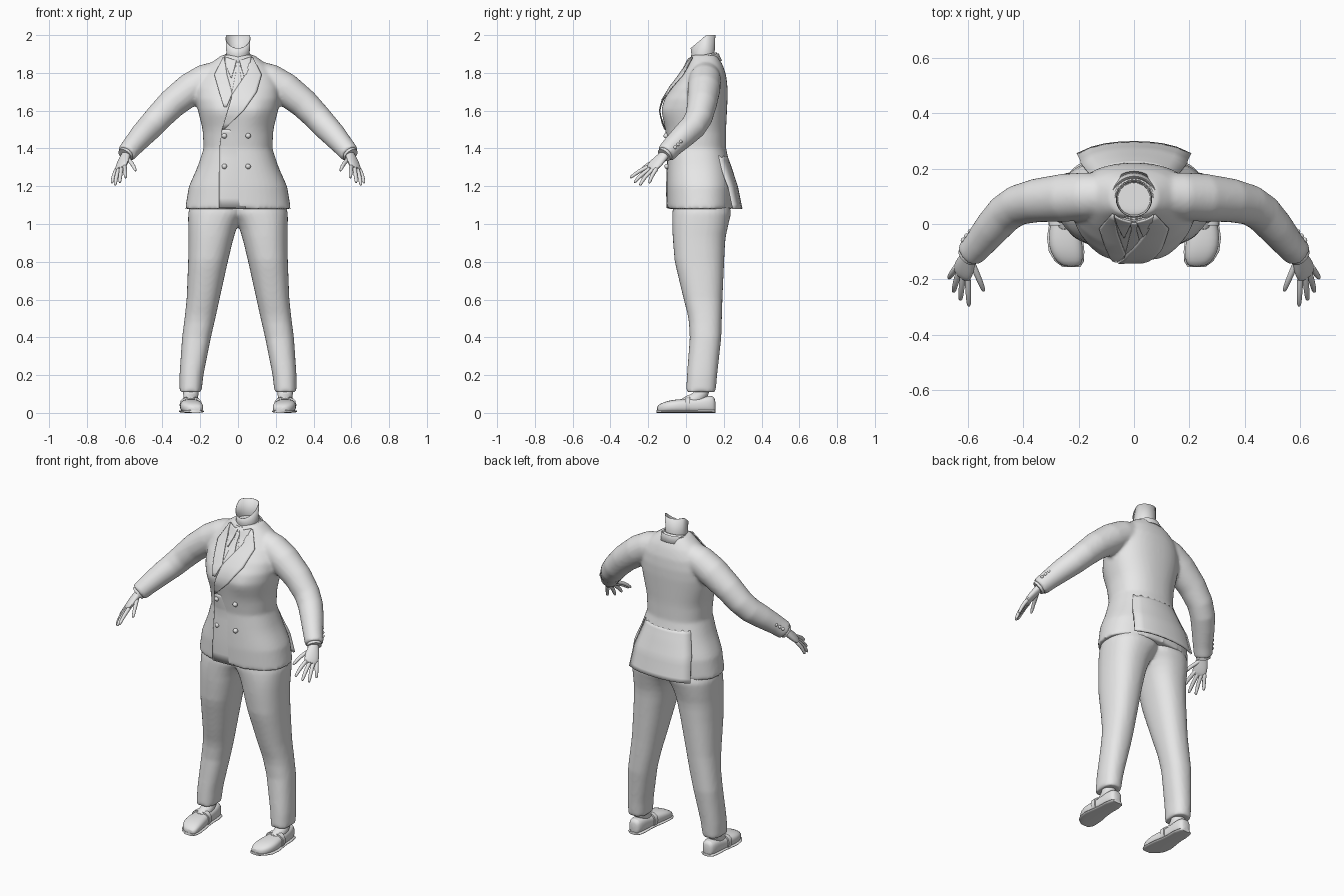
import bpy, bmesh, math
from mathutils import Vector

if "Cube" in bpy.data.objects:
    bpy.data.objects.remove(bpy.data.objects["Cube"])

mat = bpy.data.materials.new("plain grey")
mat.diffuse_color = (0.8, 0.8, 0.8, 1)
mat.use_nodes = True
mat.node_tree.nodes["Principled BSDF"].inputs["Base Color"].default_value = mat.diffuse_color
P = 2.3  # squareness of body cross-sections


def loft(bm, rings, closed=True, caps=True):
    rows = [[bm.verts.new(p) for p in r] for r in rings]
    n = len(rows[0])
    for a, b in zip(rows, rows[1:]):
        for i in range(n if closed else n - 1):
            j = (i + 1) % n
            bm.faces.new((a[i], a[j], b[j], b[i]))
    if caps:
        bm.faces.new(rows[0][::-1])
        bm.faces.new(rows[-1])


def finish(name, bm, mirror=False, subsurf=0, solid=0, remesh=0):
    bmesh.ops.recalc_face_normals(bm, faces=bm.faces)
    me = bpy.data.meshes.new(name)
    bm.to_mesh(me)
    bm.free()
    me.materials.append(mat)
    ob = bpy.data.objects.new(name, me)
    bpy.context.collection.objects.link(ob)
    bpy.ops.object.select_all(action='DESELECT')
    bpy.context.view_layer.objects.active = ob
    ob.select_set(True)
    bpy.ops.object.shade_smooth_by_angle(angle=math.radians(50))
    if mirror:
        ob.modifiers.new("mirror", 'MIRROR').use_mirror_merge = False
    if solid:
        m = ob.modifiers.new("thickness", 'SOLIDIFY')
        m.thickness, m.offset = solid, 0
    if subsurf:
        m = ob.modifiers.new("round", 'SUBSURF')
        m.levels = m.render_levels = subsurf
    if remesh:
        m = ob.modifiers.new("fuse", 'REMESH')
        m.mode, m.voxel_size, m.use_smooth_shade = 'VOXEL', remesh, True
        m = ob.modifiers.new("relax", 'SMOOTH')
        m.factor, m.iterations = 0.5, 6
    return ob


def spow(v, e):
    return math.copysign(abs(v) ** e, v)


def angles(n):
    return [2 * math.pi * i / n for i in range(n)]


def tube_rings(pts, radii, ref, n=16):
    pts, rings = [Vector(p) for p in pts], []
    for k, p in enumerate(pts):
        t = (pts[min(k + 1, len(pts) - 1)] - pts[max(k - 1, 0)]).normalized()
        a = Vector(ref)
        a = (a - t * a.dot(t)).normalized()
        b = t.cross(a)
        ra, rb = radii[k] if isinstance(radii[k], tuple) else (radii[k],) * 2
        rings.append([p + a * ra * math.cos(q) + b * rb * math.sin(q) for q in angles(n)])
    return rings


def flip(rings):
    return [[Vector((-p[0], p[1], p[2])) for p in r] for r in rings]


def lerp_rows(rows, z):
    for a, b in zip(rows, rows[1:]):
        if z <= b[0]:
            f = max(0, (z - a[0]) / (b[0] - a[0]))
            return [u + (v - u) * f for u, v in zip(a, b)]
    return rows[-1]


# Jacket body: z, half width, front y, middle y, back y
BODY = [(1.08, .28, -.10, .08, .25), (1.2, .26, -.103, .08, .25), (1.3, .215, -.10, .07, .235),
        (1.4, .182, -.095, .06, .212), (1.5, .187, -.11, .06, .212), (1.6, .212, -.128, .06, .217),
        (1.66, .222, -.115, .065, .22), (1.72, .22, -.08, .075, .22), (1.78, .20, -.035, .09, .214),
        (1.83, .165, .0, .10, .20), (1.87, .12, .02, .10, .18), (1.895, .085, .03, .10, .165)]


def bust(x, z):
    return .012 * math.exp(-((abs(x) - .10) / .06) ** 2 - ((z - 1.6) / .07) ** 2)


def surf_y(x, z, side):
    _, rx, yf, yc, yb = lerp_rows(BODY, z)
    h = max(0, 1 - min(1, abs(x) / rx) ** P) ** (1 / P)
    return yc + (yb - yc) * h if side > 0 else yc - (yc - yf) * h - bust(x, z)


SHOULDER = [(.08, .105, 1.795), (.17, .10, 1.762), (.25, .095, 1.715), (.35, .085, 1.637),
            (.42, .068, 1.565), (.465, .038, 1.515), (.51, -.012, 1.468), (.56, -.073, 1.41),
            (.592, -.108, 1.372)]
bm = bmesh.new()
rings = []
for k in range(29):
    z = 1.08 + (1.895 - 1.08) * k / 28
    rx = lerp_rows(BODY, z)[1]
    ring = []
    for q in angles(48):
        x = rx * spow(math.cos(q), 2 / P)
        ring.append((x, surf_y(x, z, math.sin(q)), z))
    rings.append(ring)
loft(bm, rings)
sleeve = tube_rings(SHOULDER, [.075, .086, .087, .079, .073, .07, .065, .056, .052], (0, 1, 0), 24)
loft(bm, sleeve)
loft(bm, flip(sleeve))
finish("jacket", bm, remesh=.01)

# Trousers: z, inner x, outer x, front y, back y
LEG = [(.11, .193, .31, .0, .157), (.2, .183, .31, .005, .165), (.4, .143, .296, .02, .187),
       (.5, .12, .283, .014, .19), (.6, .098, .272, -.012, .193), (.8, .054, .264, -.06, .202),
       (.92, .025, .262, -.07, .208), (1.0, .0, .264, -.073, .225), (1.06, -.05, .264, -.073, .24),
       (1.14, -.06, .24, -.06, .22)]
bm = bmesh.new()
rings = []
for k in range(26):
    z, xi, xo, yf, yb = lerp_rows(LEG, .11 + 1.03 * k / 25)
    rings.append([((xi + xo) / 2 + (xo - xi) / 2 * spow(math.cos(q), 2 / P),
                   (yf + yb) / 2 + (yb - yf) / 2 * spow(math.sin(q), 2 / P), z) for q in angles(32)])
loft(bm, rings)
loft(bm, flip(rings))
finish("trousers", bm, remesh=.01)


# Cloth panels that follow the body surface between two edge lines
def panel(name, left, right, off, side=-1, mirror=False, solid=.006):
    def at(line, u):
        s = u * (len(line) - 1)
        i = min(int(s), len(line) - 2)
        return Vector(line[i]).lerp(Vector(line[i + 1]), s - i)
    bm, rows = bmesh.new(), []
    for k in range(13):
        u, row = k / 12, []
        for j in range(9):
            x, z = at(left, u).lerp(at(right, u), j / 8)
            row.append((x, surf_y(x, z, side) + side * off(u, j / 8), z))
        rows.append(row)
    loft(bm, rows, closed=False, caps=False)
    return finish(name, bm, mirror=mirror, solid=solid)


panel("shirt_front", [(-.075, 1.87), (-.06, 1.78), (-.035, 1.69)],
      [(.07, 1.87), (.045, 1.78), (-.025, 1.68)], lambda u, v: .003)
panel("tie", [(-.014, 1.855), (-.01, 1.81), (-.03, 1.70), (-.035, 1.67)],
      [(.014, 1.855), (.01, 1.81), (.022, 1.74), (-.02, 1.67)], lambda u, v: .008)
panel("shirt_collar_wing", [(.008, 1.865), (.02, 1.82), (.034, 1.775)],
      [(.07, 1.885), (.06, 1.83), (.038, 1.775)], lambda u, v: .01, mirror=True)
panel("right_lapel", [(-.08, 1.88), (-.125, 1.79), (-.10, 1.70), (-.075, 1.62)],
      [(-.072, 1.88), (-.058, 1.79), (-.03, 1.69), (-.06, 1.62)], lambda u, v: .009)
panel("left_lapel", [(.068, 1.88), (.04, 1.79), (-.028, 1.69), (-.055, 1.60), (-.085, 1.5)],
      [(.078, 1.88), (.125, 1.79), (.10, 1.70), (.03, 1.60), (-.075, 1.5)], lambda u, v: .010)
panel("front_overlap", [(-.085, 1.5), (-.098, 1.4), (-.10, 1.085)],
      [(-.03, 1.5), (.02, 1.4), (.04, 1.085)], lambda u, v: .006 - .012 * v)
panel("back_flap", [(-.15, 1.36), (-.19, 1.22), (-.205, 1.08)],
      [(.15, 1.36), (.19, 1.22), (.205, 1.08)], lambda u, v: -.006 + .05 * u ** 1.2, side=1, solid=.01)


# Neck and collars: rings around the neck axis
def neck_ring(r, zf, q0=0, q1=2 * math.pi, n=32):
    pts = []
    for i in range(n + 1):
        q = q0 + (q1 - q0) * i / n
        y = .09 + r * math.sin(q)
        pts.append((r * math.cos(q), y, zf(y)))
    return pts


def band(name, levels, q0=0, q1=2 * math.pi, solid=.005):
    bm = bmesh.new()
    loft(bm, [neck_ring(r, zf, q0, q1) for r, zf in levels], closed=False, caps=False)
    bmesh.ops.remove_doubles(bm, verts=bm.verts, dist=1e-5)
    finish(name, bm, solid=solid)


band("neck", [(.068, lambda y: 1.84), (.06, lambda y: 1.90),
              (.064, lambda y: min(2.0, 1.93 + (y - .025) * .85))], solid=.003)
band("shirt_collar", [(.078, lambda y: 1.84 + (y - .02) * .2), (.07, lambda y: 1.88 + (y - .02) * .2)])
band("jacket_collar", [(.098, lambda y: 1.85 + (y - .09) * .15), (.082, lambda y: 1.885 + (y - .09) * .2),
                       (.076, lambda y: 1.88 + (y - .09) * .2)], math.radians(-35), math.radians(215))


# Buttons
def button(bm, loc, r):
    res = bmesh.ops.create_uvsphere(bm, u_segments=12, v_segments=8, radius=r)
    bmesh.ops.translate(bm, verts=res["verts"], vec=loc)


bm = bmesh.new()
for x in (-.072, .054):
    for z in (1.467, 1.305):
        button(bm, (x, surf_y(x, z, -1) - .004, z), .014)
finish("front_buttons", bm)
bm = bmesh.new()
for k in range(3):
    button(bm, Vector((.545, -.052, 1.43)).lerp(Vector((.57, -.082, 1.40)), k / 2)
           + Vector((.046, .024, .006)), .009)
finish("sleeve_buttons", bm, mirror=True)

# Hands: shirt cuff, palm, fingers and thumb
bm = bmesh.new()
loft(bm, tube_rings([(.575, -.09, 1.392), (.599, -.116, 1.364)], [.042, .04], (0, 1, 0), 20))
finish("shirt_cuff", bm, mirror=True)
ACROSS = (.045, .045, -.015)
bm = bmesh.new()
loft(bm, tube_rings([(.58, -.095, 1.385), (.597, -.12, 1.36), (.608, -.148, 1.332), (.618, -.172, 1.308),
                     (.625, -.192, 1.288)],
                    [(.028, .025), (.03, .022), (.041, .021), (.043, .018), (.036, .012)], ACROSS, 14))
FINGERS = [((.600, -.195, 1.305), (.597, -.25, 1.28), (.595, -.297, 1.243)),
           ((.617, -.19, 1.294), (.623, -.24, 1.258), (.626, -.275, 1.218)),
           ((.633, -.178, 1.287), (.645, -.22, 1.248), (.651, -.245, 1.203)),
           ((.644, -.16, 1.287), (.659, -.182, 1.255), (.668, -.195, 1.215)),
           ((.582, -.145, 1.342), (.558, -.20, 1.318), (.541, -.243, 1.28))]
for a, b, c in FINGERS:
    a, b, c = Vector(a), Vector(b), Vector(c)
    loft(bm, tube_rings([a.lerp(b, -.3), a, b, b.lerp(c, .8), c], [.012, .0125, .0115, .0095, .005], (1, 0, 0.2), 8))
finish("hand", bm, mirror=True, subsurf=1)

# Shoes: y, centre x, half width, height
SHOE = [(.157, .248, .022, .07), (.145, .248, .038, .092), (.10, .248, .046, .09), (.05, .249, .046, .08),
        (.0, .250, .052, .074), (-.05, .249, .061, .072), (-.10, .243, .06, .064), (-.135, .233, .048, .05),
        (-.155, .225, .028, .034)]


def shoe_rings(rows, grow=0, height=None, n=20):
    return [[(cx + (w + grow) * spow(math.cos(q), .75),
              y, (height or h + grow) * (.5 + .5 * spow(math.sin(q), .75))) for q in angles(n)]
            for y, cx, w, h in rows]


bm = bmesh.new()
loft(bm, shoe_rings(SHOE))
finish("shoe", bm, mirror=True, subsurf=1)
bm = bmesh.new()
loft(bm, shoe_rings(SHOE, .004, .016))
finish("sole", bm, mirror=True)
bm = bmesh.new()
loft(bm, shoe_rings([(.022, .25, .05, .08), (-.005, .25, .053, .077)], .006))
finish("shoe_strap", bm, mirror=True)
bm = bmesh.new()
loft(bm, tube_rings([(.25, .088, .15), (.25, .085, .10), (.25, .05, .065), (.25, -.03, .05)],
                    [.042, .042, .038, .03], (1, 0, 0)))
finish("ankle", bm, mirror=True, subsurf=1)
